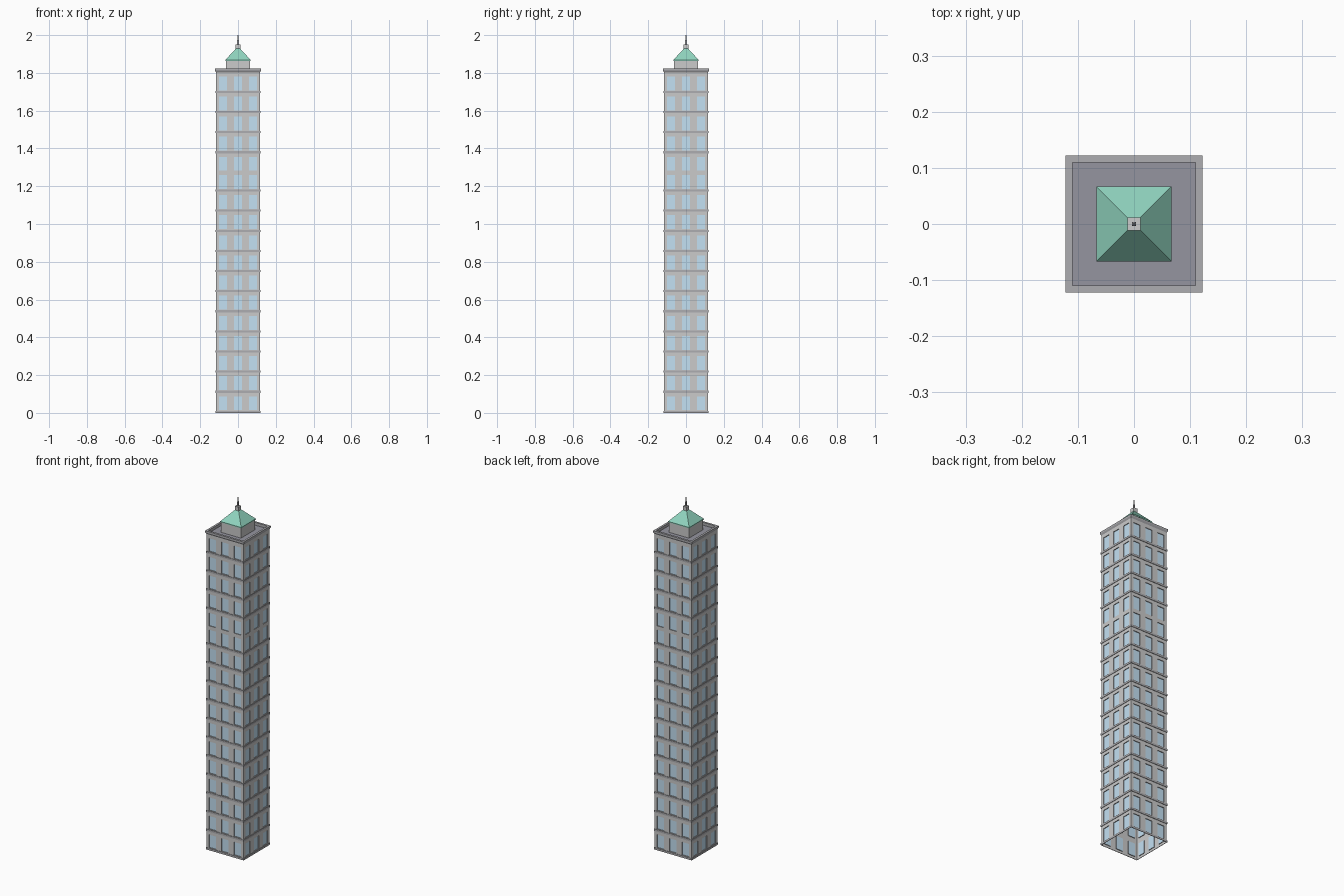
import bpy, bmesh
from mathutils import Matrix
from math import pi

if "Cube" in bpy.data.objects:
    bpy.data.objects.remove(bpy.data.objects["Cube"])

def material(name, rgb):
    m = bpy.data.materials.new(name)
    m.diffuse_color = (*rgb, 1)
    m.use_nodes = True
    m.node_tree.nodes["Principled BSDF"].inputs["Base Color"].default_value = m.diffuse_color
    return m

STONE = material("stone", (0.62, 0.61, 0.60))
TRIM = material("trim", (0.42, 0.42, 0.44))
GLASS = material("glass", (0.55, 0.75, 0.90))
DECK = material("deck", (0.30, 0.30, 0.35))
COPPER = material("copper", (0.28, 0.66, 0.52))

def finish(name, bm, mats):
    bmesh.ops.remove_doubles(bm, verts=bm.verts, dist=1e-5)
    me = bpy.data.meshes.new(name)
    bm.to_mesh(me)
    bm.free()
    for m in mats:
        me.materials.append(m)
    ob = bpy.data.objects.new(name, me)
    bpy.context.collection.objects.link(ob)
    return ob

def square_sweep(name, profile, mat, closed=False, cap=False):
    """Sweep a (half width, z) profile around a square plan."""
    bm = bmesh.new()
    loops = [[bm.verts.new((sx * r, sy * r, z)) for sx, sy in
              ((-1, -1), (1, -1), (1, 1), (-1, 1))] for r, z in profile]
    pairs = list(zip(loops, loops[1:]))
    if closed:
        pairs.append((loops[-1], loops[0]))
    for a, b in pairs:
        for i in range(4):
            j = (i + 1) % 4
            bm.faces.new((a[i], a[j], b[j], b[i]))
    if cap:
        bm.faces.new(loops[-1])
    return finish(name, bm, [mat])

HALF, TOP, PITCH = 0.117, 1.81, 0.1065
floors = [0.011 + PITCH * k for k in range(12)] + [1.279 + PITCH * k for k in range(5)]

# Walls: a grid of panels per side, window panels recessed, open at the bottom
xs = [-HALF, -0.1, -0.058, -0.021, 0.021, 0.058, 0.1, HALF]
zs = [0.0]
for f in floors:
    zs += [f + 0.003, f + 0.077]
zs.append(TOP)
DEPTH = 0.004
bm = bmesh.new()

def quad(pts, rot, mat=0):
    face = bm.faces.new([bm.verts.new(rot @ Matrix.Translation(p).translation) for p in pts])
    face.material_index = mat

for side in range(4):
    rot = Matrix.Rotation(side * pi / 2, 3, 'Z')
    for i, (x0, x1) in enumerate(zip(xs, xs[1:])):
        for j, (z0, z1) in enumerate(zip(zs, zs[1:])):
            outer = [(x0, -HALF, z0), (x1, -HALF, z0), (x1, -HALF, z1), (x0, -HALF, z1)]
            if i % 2 and j % 2:
                inner = [(x, y + DEPTH, z) for x, y, z in outer]
                quad(inner, rot, 2)
                for a in range(4):
                    b = (a + 1) % 4
                    quad([outer[a], outer[b], inner[b], inner[a]], rot, 1)
            else:
                quad(outer, rot)
finish("tower_walls", bm, [STONE, TRIM, GLASS])

# Floor ledges (none at the seam between the two tower sections)
for k, f in enumerate(floors):
    if k != 12:
        square_sweep(f"ledge_{k}", [(HALF, f - 0.011), (0.1195, f - 0.011),
                                    (0.1195, f), (HALF, f)], TRIM)

# Cornice with parapet, and the roof deck inside it
square_sweep("cornice", [(0.110, 1.803), (0.117, 1.803), (0.122, 1.812),
                         (0.122, 1.822), (0.110, 1.822)], TRIM, closed=True)
square_sweep("roof_deck", [(0.112, 1.802), (0.112, 1.806)], DECK, cap=True)

# Penthouse, hipped copper roof, finial block and mast
square_sweep("penthouse", [(0.063, 1.806), (0.063, 1.868)], STONE, cap=True)
square_sweep("copper_roof", [(0.063, 1.864), (0.0665, 1.864), (0.0665, 1.869),
                             (0.012, 1.928)], COPPER, cap=True)
square_sweep("finial_block", [(0.012, 1.926), (0.012, 1.950)], STONE, cap=True)
square_sweep("mast", [(0.004, 1.950), (0.004, 1.975), (0.002, 1.977), (0.002, 2.0)], TRIM, cap=True)
